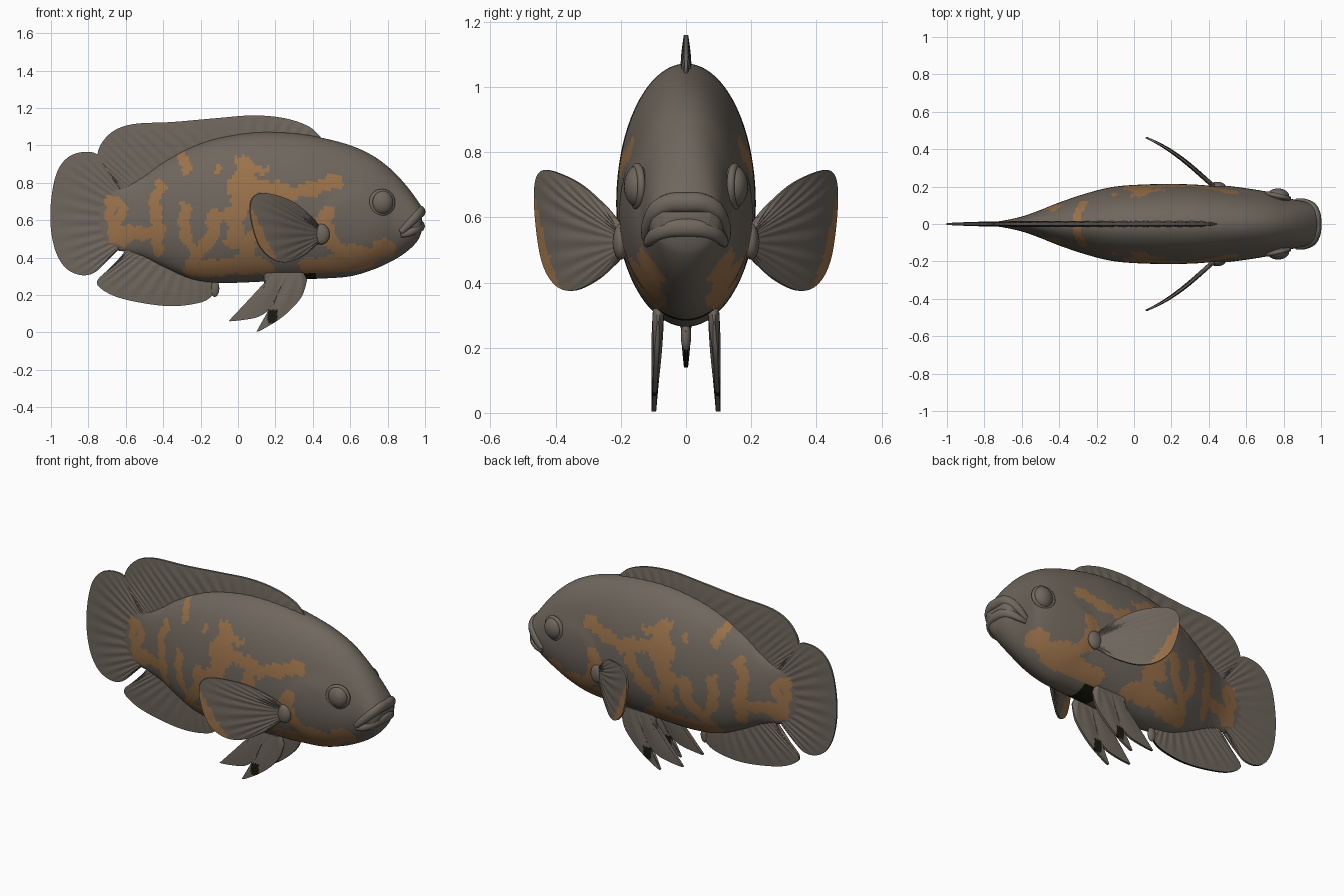
import bpy, bmesh, math
from mathutils import Vector

if "Cube" in bpy.data.objects:
    bpy.data.objects.remove(bpy.data.objects["Cube"])


def material(name, rgb):
    mat = bpy.data.materials.new(name)
    mat.use_nodes = True
    color = (*rgb, 1)
    mat.diffuse_color = color
    shader = mat.node_tree.nodes["Principled BSDF"]
    shader.inputs["Base Color"].default_value = color
    shader.inputs["Roughness"].default_value = 0.7
    return mat


MATERIALS = [material("grey_brown_skin", (0.16, 0.135, 0.11)),
             material("orange_patch", (0.33, 0.17, 0.07)),
             material("dark_underside", (0.01, 0.01, 0.005))]
SKIN, ORANGE, DARK = range(3)


def spline(points, count):
    """Smooth curve through the points, sampled evenly."""
    pts = [Vector(p) for p in points]
    last = len(pts) - 1
    result = []
    for k in range(count):
        t = k / (count - 1) * last
        i = min(int(t), last - 1)
        t -= i
        a, b, c, d = (pts[max(0, min(last, i + o))] for o in (-1, 0, 1, 2))
        result.append(b + (c - a) * (t / 2) + (a * 2 - b * 5 + c * 4 - d) * (t * t / 2)
                      + (b * 3 - a - c * 3 + d) * (t ** 3 / 2))
    return result


def finish(obj, angle=50):
    bpy.ops.object.select_all(action="DESELECT")
    obj.select_set(True)
    bpy.context.view_layer.objects.active = obj
    bpy.ops.object.shade_smooth_by_angle(angle=math.radians(angle))
    return obj


def loft(name, rings, rule):
    """Skin closed rings of points, colouring each face by a rule."""
    bm = bmesh.new()
    loops = [[bm.verts.new(p) for p in ring] for ring in rings]
    size = len(loops[0])
    for one, two in zip(loops, loops[1:]):
        for j in range(size):
            k = (j + 1) % size
            bm.faces.new((one[j], one[k], two[k], two[j]))
    bm.faces.new(loops[0])
    bm.faces.new(loops[-1])
    bmesh.ops.recalc_face_normals(bm, faces=bm.faces)
    for face in bm.faces:
        face.material_index = rule(face.calc_center_median(), face.normal)
    mesh = bpy.data.meshes.new(name)
    bm.to_mesh(mesh)
    bm.free()
    for mat in MATERIALS:
        mesh.materials.append(mat)
    obj = bpy.data.objects.new(name, mesh)
    bpy.context.collection.objects.link(obj)
    return finish(obj)


# Orange markings: brush strokes on the flank (radius, path of x and z)
STROKES = [
    (.027, [(-.69, .62), (-.68, .7), (-.63, .7), (-.62, .63), (-.66, .59), (-.69, .62)]),
    (.055, [(-.65, .53), (-.6, .52)]),
    (.035, [(-.6, .52), (-.45, .54)]),
    (.03, [(-.42, .78), (-.45, .67), (-.42, .56), (-.43, .43)]),
    (.03, [(-.29, .93), (-.28, .87)]),
    (.015, [(-.11, .89), (-.11, .87)]),
    (.05, [(.03, .9), (.05, .8), (-.02, .77), (.06, .74)]),
    (.02, [(.11, .86), (.15, .87)]),
    (.035, [(.05, .78), (.17, .78), (.28, .74), (.37, .76), (.53, .81)]),
    (.045, [(.02, .72), (-.01, .6), (-.02, .48)]),
    (.035, [(-.02, .64), (-.13, .62), (-.14, .5), (-.22, .42), (-.26, .32)]),
    (.03, [(-.28, .66), (-.29, .52), (-.22, .43)]),
    (.045, [(-.24, .31), (-.12, .35), (.02, .36), (.15, .35)]),
    (.04, [(.02, .36), (.07, .5), (.16, .58), (.22, .68)]),
    (.045, [(.47, .63), (.46, .52), (.56, .43), (.72, .41), (.8, .46)]),
    (.05, [(.38, .35), (.48, .36), (.6, .36), (.7, .39)]),
]


def marking(x, z):
    x += .008 * math.sin(z * 55) + .005 * math.sin(z * 120)
    z += .008 * math.sin(x * 48) + .005 * math.sin(x * 110)
    for radius, path in STROKES:
        for (ax, az), (bx, bz) in zip(path, path[1:]):
            dx, dz = bx - ax, bz - az
            t = ((x - ax) * dx + (z - az) * dz) / (dx * dx + dz * dz)
            t = max(0, min(1, t))
            if math.hypot(x - ax - t * dx, z - az - t * dz) < radius:
                return True
    return False


def body_color(c, n):
    if n.z < -.8:
        return DARK if .3 < c.x < .42 and abs(c.y) < .08 else SKIN
    return ORANGE if marking(c.x, c.z) else SKIN


# Body: sections given by x, belly height, back height and half width
SECTIONS = [
    (-.78, .5, .72, .008), (-.7, .45, .77, .018), (-.6, .43, .79, .04), (-.5, .4, .84, .075),
    (-.4, .35, .91, .115), (-.25, .285, .99, .165), (-.1, .265, 1.04, .2), (.1, .27, 1.07, .213),
    (.3, .283, 1.065, .212), (.45, .288, 1.04, .2), (.6, .3, 1.0, .182), (.72, .335, .945, .163),
    (.82, .38, .87, .138), (.9, .43, .785, .122), (.96, .49, .705, .105), (.985, .55, .665, .075)]


def body_ring(section, count=120):
    x, low, high, width = section
    mid = low + .46 * (high - low)
    ring = []
    for j in range(count):
        a = math.tau * j / count
        y, s = width * math.cos(a), math.sin(a)
        z = mid + s * (high - mid if s > 0 else mid - low)
        # raised gill cover with a quick falloff at its rim
        d = math.hypot(x - .63, (z - .56) * .9)
        y *= 1 + .05 / (1 + math.exp((d - .18) * 70))
        ring.append((x, y, z))
    return ring


loft("body", [body_ring(s) for s in spline(SECTIONS, 230)], body_color)


def fin(name, base, edge, place, thick, rays, rule, cols=120, rows=24):
    """Thin ribbed sheet spread between a base line and an outer edge."""
    rings = []
    for i, (b, e) in enumerate(zip(spline(base, cols), spline(edge, cols))):
        u = i / (cols - 1)
        sides = ([], [])
        for j in range(rows):
            v = j / (rows - 1)
            p = b.lerp(e, v)
            rib = .0018 * math.sin(u * rays * math.tau) * math.sin(v * math.pi)
            t = thick * (1 - .6 * v ** 2) * min(1, .3 + 8 * min(u, 1 - u)) + rib
            for side, sign in zip(sides, (1, -1)):
                side.append(place(p.x, p.y, sign * t))
        rings.append(sides[0] + sides[1][::-1])
    return loft(name, rings, rule)


def upright(x, z, off):
    return (x, off, z)


def plain(c, n):
    return SKIN


def tail_color(c, n):
    if n.z < -.4 and c.x < -.84 and c.z < .45:
        return DARK
    return ORANGE if marking(c.x, c.z) else SKIN


# Fins along the middle
fin("dorsal_fin",
    [(.44, 1.0), (.25, 1.02), (.05, 1.02), (-.15, .98), (-.35, .88), (-.5, .8), (-.58, .76), (-.62, .74)],
    [(.45, 1.035), (.38, 1.1), (.25, 1.145), (.08, 1.16), (-.12, 1.145), (-.35, 1.125), (-.55, 1.115),
     (-.66, 1.08), (-.73, 1.01), (-.75, .93), (-.7, .85), (-.65, .77)], upright, .016, 26, plain, 200)
fin("tail_fin",
    [(-.62, .76), (-.6, .7), (-.59, .6), (-.6, .5), (-.62, .46)],
    [(-.66, .8), (-.74, .94), (-.82, .965), (-.91, .935), (-.97, .85), (-1, .7), (-1, .55), (-.97, .42),
     (-.91, .335), (-.82, .305), (-.74, .34), (-.66, .45)], upright, .013, 18, tail_color, 160, 50)
fin("anal_fin",
    [(-.14, .3), (-.25, .34), (-.38, .42), (-.5, .46), (-.6, .46)],
    [(-.1, .25), (-.15, .185), (-.22, .155), (-.35, .14), (-.5, .155), (-.65, .19), (-.74, .24),
     (-.75, .28), (-.7, .33), (-.6, .42)], upright, .016, 16,
    lambda c, n: DARK if n.z < -.5 and c.x > -.62 and c.z < .21 else SKIN)


def ellipsoid(name, center, scale):
    bpy.ops.mesh.primitive_uv_sphere_add(segments=32, ring_count=20, location=center)
    obj = bpy.context.object
    obj.name = name
    obj.scale = scale
    obj.data.materials.append(MATERIALS[SKIN])
    return finish(obj)


ellipsoid("vent", (-.125, 0, .235), (.025, .016, .045))

# Paired fins and eyes
for side, sign in (("left", 1), ("right", -1)):
    fin(side + "_pectoral_fin",
        [(.44, .55), (.455, .53), (.45, .5)],
        [(.43, .575), (.38, .63), (.29, .7), (.19, .737), (.11, .742), (.068, .7), (.07, .6), (.11, .47),
         (.18, .395), (.26, .375), (.35, .41), (.43, .475)],
        lambda x, z, off: (x + off * .55, sign * (.2 + (.44 - x) * .66 + .03 * math.sin(x * 8) + off * .8), z),
        .012, 14, lambda c, n: ORANGE if c.x < .08 + (.65 - c.z) * .5 else SKIN)
    ellipsoid(side + "_fin_root", (.445, sign * .2, .525), (.045, .025, .055))
    fin(side + "_pelvic_fin",
        [(.35, .32), (.25, .32), (.14, .32)],
        [(.37, .28), (.34, .19), (.27, .11), (.19, .05), (.1, .004), (.16, .08), (.185, .13), (.1, .08),
         (-.05, .06), (.07, .1), (.13, .18), (.14, .28)],
        lambda x, z, off: (x, sign * (.086 + (.28 - z) * .045) + off, z), .017, 5,
        lambda c, n: DARK if .16 < c.x < .21 and .05 < c.z < .12 else SKIN)
    ellipsoid(side + "_eye", (.77, sign * .148, .695), (.06, .042, .064))
    bpy.ops.mesh.primitive_torus_add(
        location=(.77, sign * .15, .695), rotation=(math.pi / 2, 0, -sign * .22),
        major_radius=.06, minor_radius=.012, major_segments=40, minor_segments=12)
    rim = bpy.context.object
    rim.name = side + "_eye_rim"
    rim.data.materials.append(MATERIALS[SKIN])
    finish(rim)


# Lips: round tubes mirrored across the mouth
def lip(name, half, radius):
    path = spline(half + [(x, -y, z) for x, y, z in half[-2::-1]], 50)
    rings = []
    for i, p in enumerate(path):
        along = (path[min(i + 1, 49)] - path[max(i - 1, 0)]).normalized()
        out = along.cross(Vector((0, 0, 1))).normalized()
        up = out.cross(along)
        r = radius * (.45 + .55 * math.sin(math.pi * i / 49))
        rings.append([p + r * (out * math.cos(a) + up * 1.3 * math.sin(a))
                      for a in (math.tau * k / 16 for k in range(16))])
    return loft(name, rings, plain)


lip("upper_lip", [(.87, .125, .535), (.91, .12, .575), (.955, .095, .62), (.975, .05, .643), (.978, 0, .645)], .024)
lip("lower_lip", [(.87, .12, .52), (.91, .113, .53), (.95, .09, .55), (.972, .05, .565), (.977, 0, .568)], .022)
